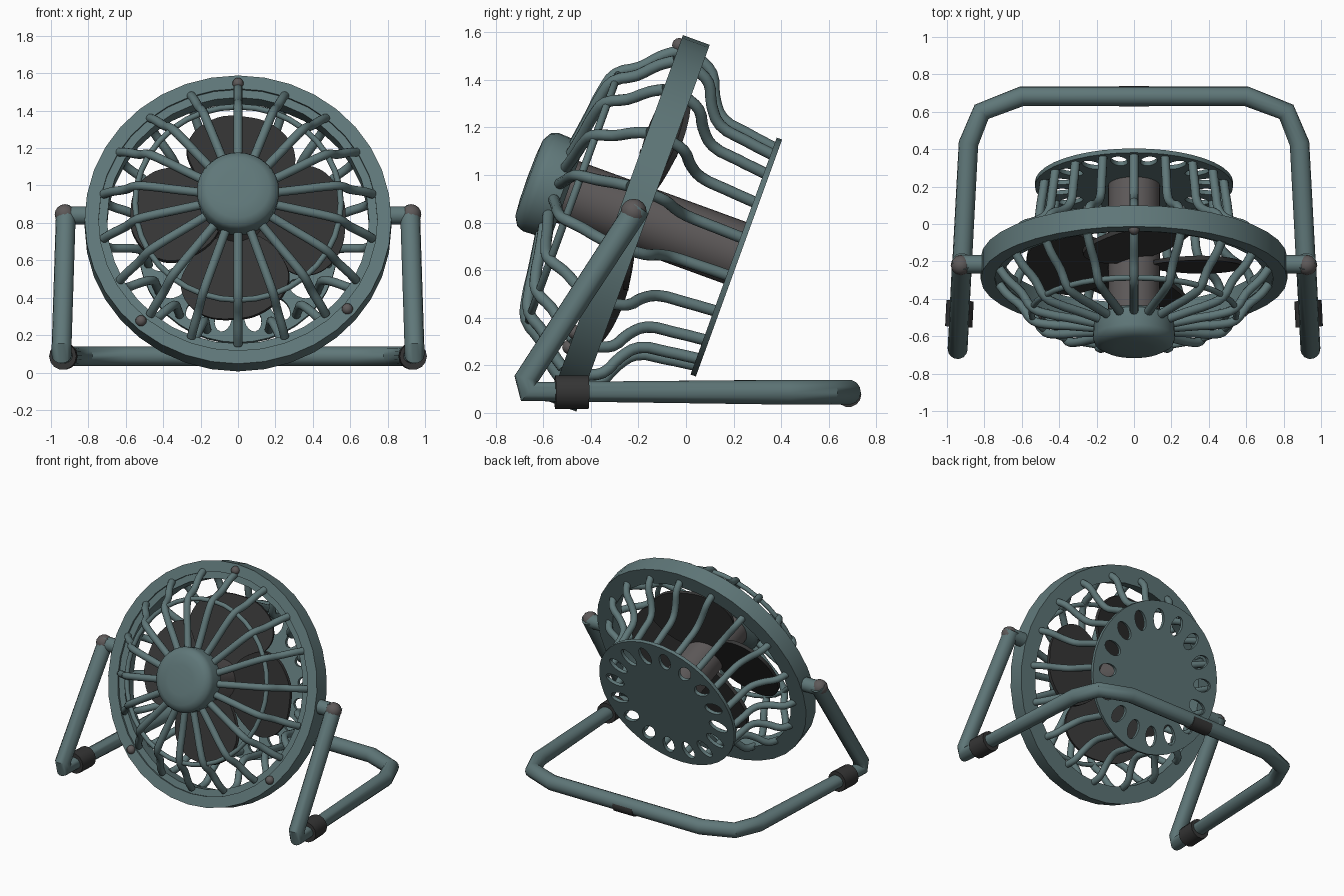
import bpy, bmesh
from math import sin, cos, pi, radians
from mathutils import Matrix, Vector

if "Cube" in bpy.data.objects:
    bpy.data.objects.remove(bpy.data.objects["Cube"])

# Tilted frame of the fan head: local -y is the blowing direction
FAN = Matrix.Translation((0, -0.237, 0.797)) @ Matrix.Rotation(radians(-20), 4, 'X')
STAND_UP = Matrix.Rotation(pi / 2, 4, 'X')


def material(name, rgb):
    m = bpy.data.materials.new(name)
    m.diffuse_color = (*rgb, 1)
    m.use_nodes = True
    m.node_tree.nodes["Principled BSDF"].inputs["Base Color"].default_value = m.diffuse_color
    return m


TEAL = material("teal_paint", (0.115, 0.185, 0.19))
DARK = material("dark_plastic", (0.035, 0.035, 0.035))
GREY = material("grey_metal", (0.11, 0.1, 0.1))


def finish(ob, mat, matrix):
    bpy.context.collection.objects.link(ob)
    ob.data.materials.append(mat)
    ob.matrix_world = matrix
    bpy.ops.object.select_all(action='DESELECT')
    ob.select_set(True)
    bpy.context.view_layer.objects.active = ob
    if ob.type == 'CURVE':
        bpy.ops.object.convert(target='MESH')
    bpy.ops.object.shade_smooth_by_angle(angle=radians(40))
    return bpy.context.object


def curve(name, paths, mat, matrix, radius=0, kind='POLY', cyclic=False, flat=0, res=3):
    """Round tubes along paths, or flat filled plates when 'flat' is given."""
    cu = bpy.data.curves.new(name, 'CURVE')
    cu.dimensions = '2D' if flat else '3D'
    cu.resolution_u = res
    cu.bevel_depth, cu.bevel_resolution = radius, (5 if radius > 0.04 else 4)
    cu.use_fill_caps = True
    if flat:
        cu.fill_mode, cu.extrude = 'BOTH', flat
    for pts in paths:
        s = cu.splines.new(kind)
        if kind == 'BEZIER':
            s.bezier_points.add(len(pts) - 1)
            for b, p in zip(s.bezier_points, pts):
                b.co = p
                b.handle_left_type = b.handle_right_type = 'AUTO'
        else:
            s.points.add(len(pts) - 1)
            for b, p in zip(s.points, pts):
                b.co = (*p, 1)
        s.use_cyclic_u = cyclic
    return finish(bpy.data.objects.new(name, cu), mat, matrix)


def lathe(name, profile, mat, matrix, segs=32, closed=False):
    """Spin (radius, y) points around the local y axis."""
    bm = bmesh.new()
    vs = [bm.verts.new((r, y, 0)) for r, y in profile]
    n = len(vs)
    es = [bm.edges.new((vs[i], vs[(i + 1) % n])) for i in range(n if closed else n - 1)]
    bmesh.ops.spin(bm, geom=vs + es, cent=(0, 0, 0), axis=(0, 1, 0),
                   angle=2 * pi, steps=segs, use_duplicate=False)
    bmesh.ops.remove_doubles(bm, verts=bm.verts, dist=1e-4)
    bmesh.ops.recalc_face_normals(bm, faces=bm.faces)
    me = bpy.data.meshes.new(name)
    bm.to_mesh(me)
    bm.free()
    return finish(bpy.data.objects.new(name, me), mat, matrix)


def ball(name, loc, r, matrix):
    bm = bmesh.new()
    bmesh.ops.create_uvsphere(bm, u_segments=12, v_segments=8, radius=r)
    me = bpy.data.meshes.new(name)
    bm.to_mesh(me)
    bm.free()
    return finish(bpy.data.objects.new(name, me), GREY, matrix @ Matrix.Translation(loc))


def circle(r, n, y=0):
    return [(r * sin(2 * pi * i / n), y, r * cos(2 * pi * i / n)) for i in range(n)]


def radial(profile, n):
    return [[(r * sin(2 * pi * k / n), y, r * cos(2 * pi * k / n)) for r, y in profile]
            for k in range(n)]


# Outer ring with a stepped inner lip, and its screws
lathe("outer_ring", [(0.70, -0.045), (0.745, -0.045), (0.745, -0.06), (0.82, -0.06),
                     (0.82, 0.06), (0.70, 0.06)], TEAL, FAN, 36, True)
for k, deg in enumerate((0, 131, 222)):
    a = radians(deg)
    ball(f"ring_screw_{k}", (0.775 * sin(a), -0.06, 0.775 * cos(a)), 0.03, FAN)

# Wire guards, front and back
AXIS = FAN @ Matrix.Translation((0, 0, 0.02))
front = [(0.73, -0.055), (0.69, -0.11), (0.61, -0.185), (0.55, -0.27),
         (0.465, -0.297), (0.35, -0.312), (0.16, -0.34)]
back = [(0.73, 0.04), (0.69, 0.11), (0.60, 0.155), (0.53, 0.215), (0.505, 0.33), (0.485, 0.47)]
curve("front_guard_wires", radial(front, 18), TEAL, AXIS, 0.024, 'BEZIER')
curve("back_guard_wires", radial(back, 18), TEAL, AXIS, 0.024, 'BEZIER')
curve("front_guard_hoop", [circle(0.55, 36, -0.26)], TEAL, AXIS, 0.016, cyclic=True)

# Back plate with a circle of oval holes
holes = [[(x, z, 0) for x, _, z in circle(0.53, 40)]]
for k in range(16):
    rot = Matrix.Rotation(-2 * pi * (k + 0.5) / 16, 4, 'Z')
    holes.append([tuple(rot @ Vector((0.045 * sin(t), 0.405 + 0.072 * cos(t), 0)))
                  for t in (2 * pi * i / 16 for i in range(16))])
curve("back_plate", holes, TEAL, AXIS @ Matrix.Translation((0, 0.47, 0)) @ STAND_UP,
      cyclic=True, flat=0.012)

# Front hub cap and motor barrel
CORE = FAN @ Matrix.Translation((0, 0, 0.035))
lathe("hub_cap", [(0, -0.29), (0.19, -0.29), (0.215, -0.31), (0.22, -0.41), (0.208, -0.44),
                  (0.17, -0.462), (0.1, -0.468), (0, -0.47)], TEAL, CORE)
lathe("motor", [(0, -0.3), (0.138, -0.3), (0.138, 0.462), (0, 0.462)], GREY, CORE)

# Four pitched blades
outline = [(-0.08, 0.1, 0), (-0.25, 0.26, 0), (-0.275, 0.4, 0), (-0.15, 0.54, 0), (0.03, 0.575, 0),
           (0.22, 0.52, 0), (0.31, 0.38, 0), (0.28, 0.26, 0), (0.09, 0.1, 0)]
for k in range(4):
    m = (CORE @ Matrix.Translation((0, 0.01, 0)) @ Matrix.Rotation(k * pi / 2, 4, 'Y')
         @ Matrix.Rotation(radians(13), 4, 'Z'))
    curve(f"blade_{k}", [outline], DARK, m @ STAND_UP, kind='BEZIER', cyclic=True,
          flat=0.012, res=5)

# Bent tube stand, one continuous mirrored path
half = [(0.92, -0.2, 0.865), (0.943, -0.67, 0.145), (0.943, -0.66, 0.09), (0.885, 0.43, 0.087),
        (0.815, 0.6, 0.087), (0.6, 0.683, 0.087)]
path = half + [(-x, y, z) for x, y, z in reversed(half)]
curve("stand_tube", [path], TEAL, Matrix(), 0.053)

# Rubber sleeves, pivot stubs and pivot bolts
curve("back_pad", [[(-0.08, 0.683, 0.078), (0.08, 0.683, 0.078)]], DARK, Matrix(), 0.054)
for side, s in (("left", -1), ("right", 1)):
    curve(f"{side}_sleeve", [[(s * 0.937, -0.55, 0.087), (s * 0.93, -0.41, 0.087)]],
          DARK, Matrix(), 0.073)
    curve(f"{side}_pivot_stub", [[(s * 0.78, -0.215, 0.84), (s * 0.925, -0.215, 0.84)]],
          TEAL, Matrix(), 0.05)
    ball(f"{side}_pivot_bolt", (s * 0.925, -0.22, 0.845), 0.055, Matrix())
